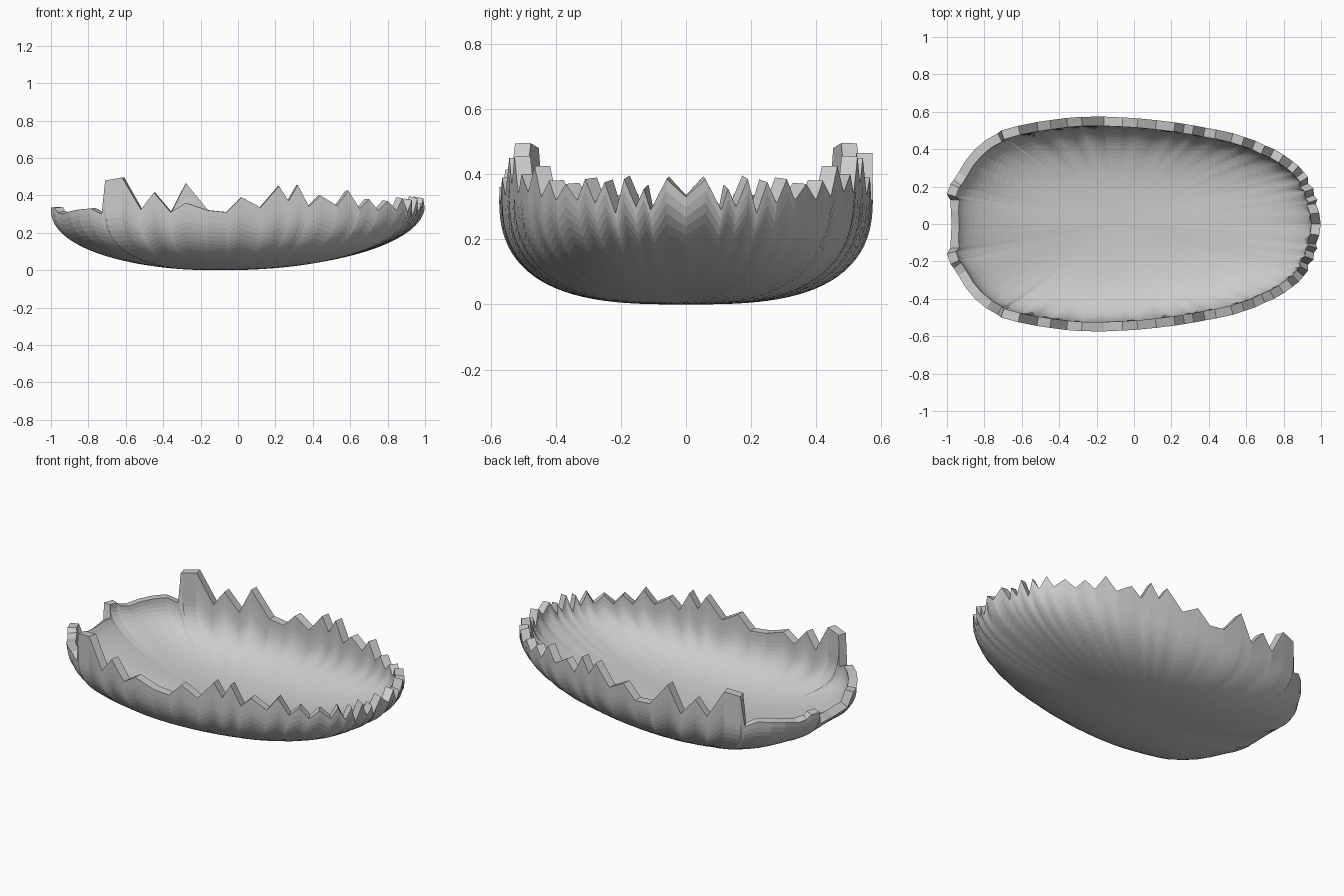
import bpy, bmesh, math

# Broken rim, one half from the right end to the left end: x, y, height
HALF = [
    (1, 0, .33), (.99, .06, .385), (.985, .11, .29), (.98, .13, .355),
    (.97, .155, .30), (.96, .19, .385), (.945, .22, .28), (.93, .25, .375),
    (.91, .28, .31), (.88, .31, .385), (.85, .335, .32), (.80, .37, .37),
    (.75, .40, .32), (.70, .42, .38), (.65, .445, .33), (.59, .465, .425),
    (.53, .485, .345), (.44, .505, .40), (.38, .515, .34), (.32, .527, .455),
    (.27, .535, .37), (.22, .543, .45), (.12, .555, .335), (.02, .565, .39),
    (-.06, .57, .31), (-.16, .574, .32), (-.28, .573, .465), (-.36, .567, .31),
    (-.45, .555, .415), (-.52, .545, .325), (-.62, .525, .495), (-.71, .50, .48),
    (-.73, .485, .30), (-.79, .45, .33), (-.85, .40, .325), (-.90, .34, .315),
    (-.94, .275, .30), (-.965, .235, .31), (-.98, .215, .335), (-1, .16, .335),
    (-1, .13, .25), (-1, .07, .245), (-1, 0, .24),
]
# The front side is mirrored, with one lower tooth
front = [(x, -y, .36 if x == -.28 else z) for x, y, z in HALF[-2:0:-1]]
RIM = HALF + front
CX = -.1
ROWS = 24


def column(x, y, top):
    """Points of the shell wall from the bottom up to one rim point."""
    side = math.sin(math.atan2(y / .57, x - CX)) ** 2
    end = .35 if x > CX else .32
    height = end + (.33 - end) * side
    p = 2 + side
    q = 2.1 + .45 * side
    pts = []
    for i in range(1, ROWS + 1):
        z = top * (i / ROWS) ** 2.4
        r = (1 - max(0, 1 - z / height) ** q) ** (1 / p)
        pts.append((CX + (x - CX) * r, y * r, z))
    return pts


# Outer shell surface
bm = bmesh.new()
base = bm.verts.new((CX, 0, 0))
cols = [[bm.verts.new(p) for p in column(*rim)] for rim in RIM]
for k, a in enumerate(cols):
    b = cols[(k + 1) % len(cols)]
    bm.faces.new((base, b[0], a[0]))
    for i in range(ROWS - 1):
        bm.faces.new((a[i], b[i], b[i + 1], a[i + 1]))
mesh = bpy.data.meshes.new("lower_shell")
bm.to_mesh(mesh)
bm.free()
shell = bpy.data.objects.new("lower_shell", mesh)
bpy.context.collection.objects.link(shell)

# Wall thickness goes inward
wall = shell.modifiers.new("wall", 'SOLIDIFY')
wall.thickness = .05
wall.offset = -1
